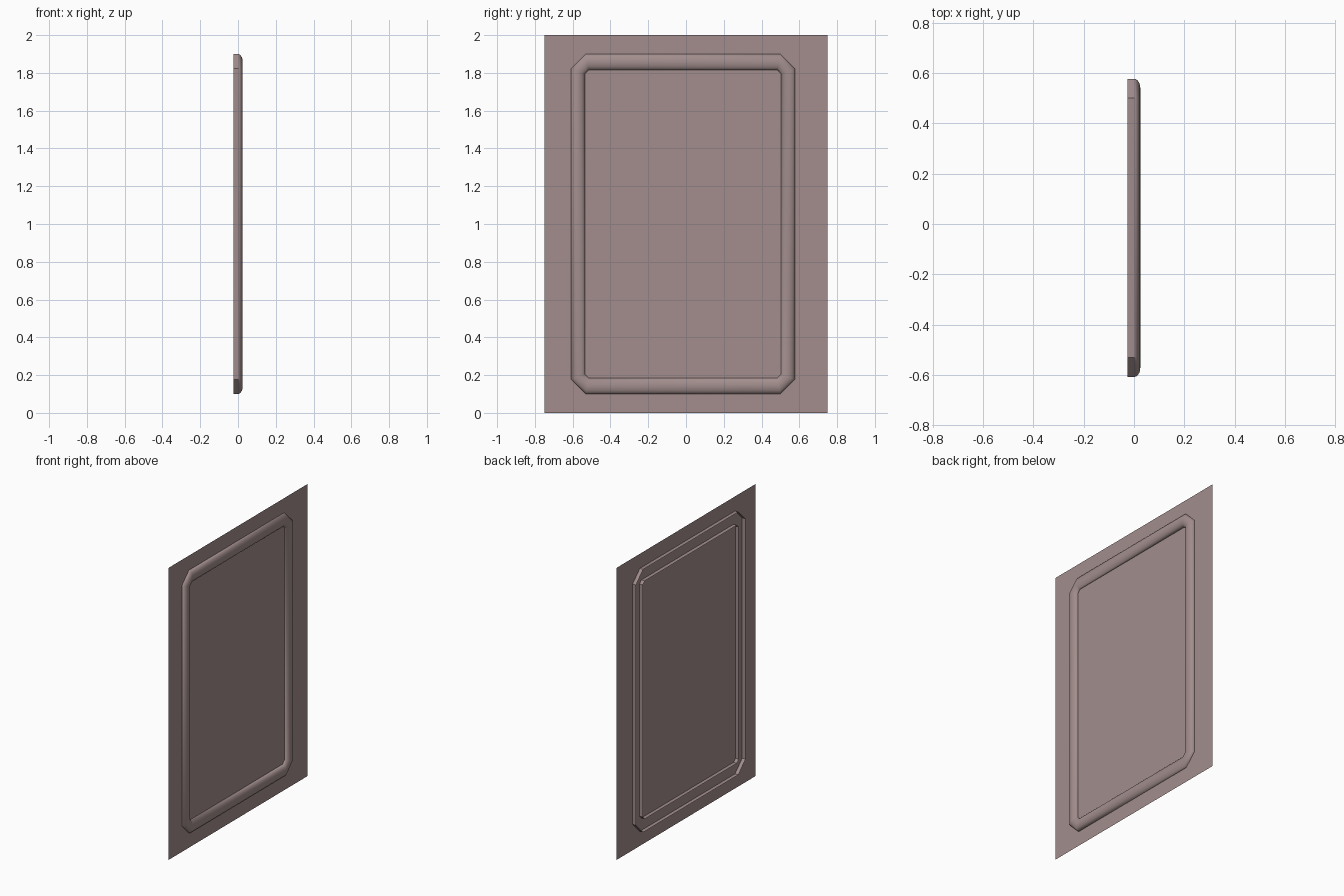
import bpy, bmesh, math

if "Cube" in bpy.data.objects:
    bpy.data.objects.remove(bpy.data.objects["Cube"])

mat = bpy.data.materials.new("dusty_mauve")
mat.diffuse_color = (0.36, 0.27, 0.265, 1.0)
mat.use_nodes = True
mat.node_tree.nodes["Principled BSDF"].inputs["Base Color"].default_value = mat.diffuse_color


def make_object(name, bm):
    mesh = bpy.data.meshes.new(name)
    bm.to_mesh(mesh)
    bm.free()
    mesh.materials.append(mat)
    obj = bpy.data.objects.new(name, mesh)
    bpy.context.collection.objects.link(obj)
    return obj


def chamfered_loop(y0, y1, z0, z1, c):
    """Eight corner points of a rectangle with cut corners."""
    return [(y0 + c, z0), (y1 - c, z0), (y1, z0 + c), (y1, z1 - c),
            (y1 - c, z1), (y0 + c, z1), (y0, z1 - c), (y0, z0 + c)]


# Thin backing panel
bm = bmesh.new()
bm.faces.new([bm.verts.new((0, y, z)) for y, z in
              ((-0.75, 0), (0.75, 0), (0.75, 2), (-0.75, 2))])
make_object("panel", bm)

# Frame moulding: rounded on +x, open at the back, passing through the panel
outer = chamfered_loop(-0.608, 0.577, 0.10, 1.90, 0.077)
inner = chamfered_loop(-0.535, 0.503, 0.185, 1.815, 0.02)
D = 0.025
STEPS = 10
profile = [(0.0, -D)]
for i in range(STEPS + 1):
    a = math.pi * i / STEPS
    profile.append(((1 - math.cos(a)) / 2, D * math.sin(a)))
profile.append((1.0, -D))

bm = bmesh.new()
rings = []
for t, x in profile:
    rings.append([bm.verts.new((x, o[0] + (n[0] - o[0]) * t, o[1] + (n[1] - o[1]) * t))
                  for o, n in zip(outer, inner)])
for a, b in zip(rings, rings[1:]):
    for k in range(8):
        j = (k + 1) % 8
        bm.faces.new((a[k], a[j], b[j], b[k]))
frame = make_object("frame_moulding", bm)
bpy.context.view_layer.objects.active = frame
frame.select_set(True)
bpy.ops.object.shade_smooth_by_angle(angle=math.radians(40))
